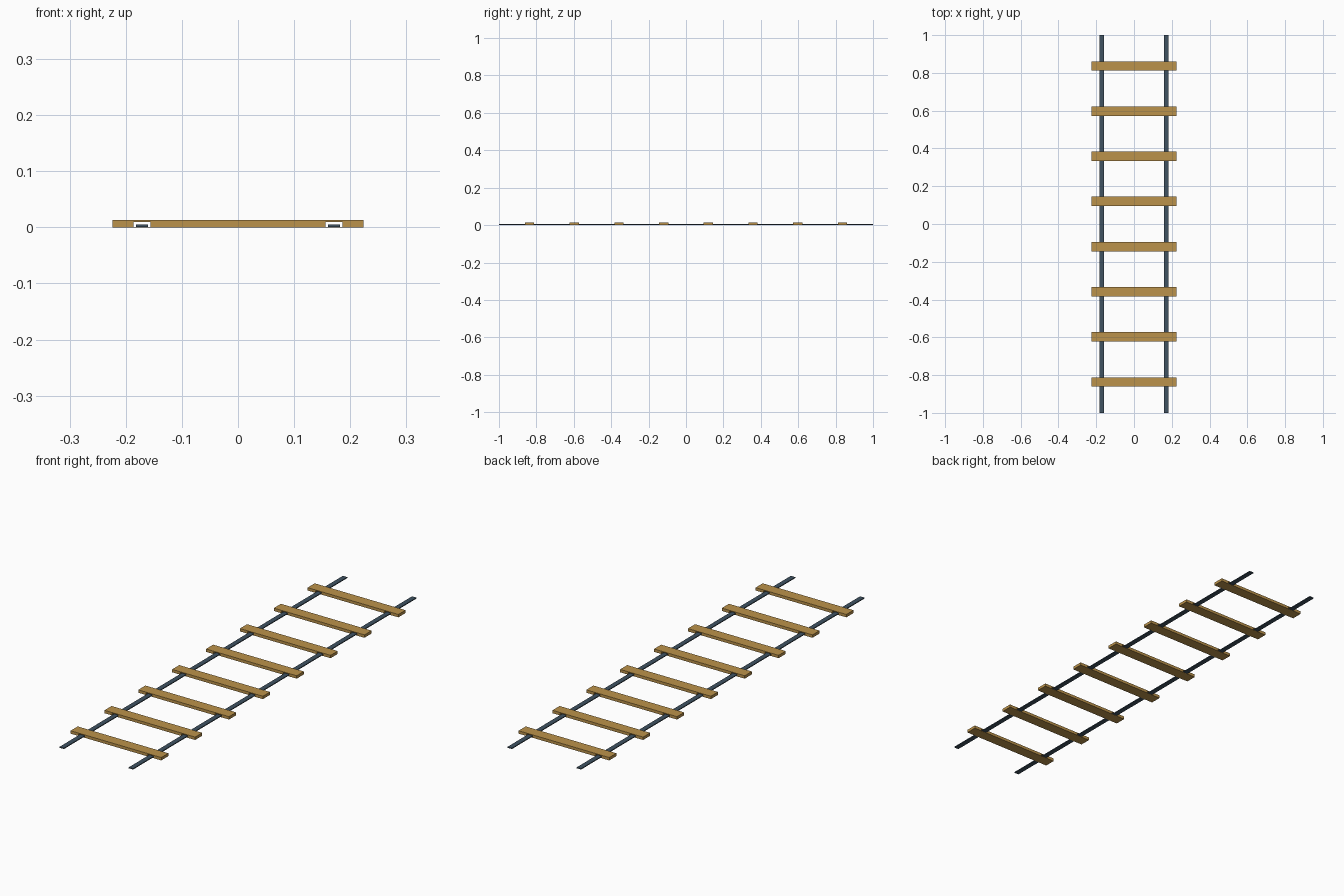
import bpy, bmesh

if "Cube" in bpy.data.objects:
    bpy.data.objects.remove(bpy.data.objects["Cube"])

def material(name, color):
    m = bpy.data.materials.new(name)
    m.diffuse_color = color
    m.use_nodes = True
    m.node_tree.nodes["Principled BSDF"].inputs["Base Color"].default_value = m.diffuse_color
    return m

wood = material("wood", (0.50, 0.29, 0.07, 1))
webbing = material("webbing", (0.05, 0.085, 0.12, 1))

def finish(name, bm, mat):
    bmesh.ops.recalc_face_normals(bm, faces=bm.faces)
    me = bpy.data.meshes.new(name)
    bm.to_mesh(me)
    bm.free()
    me.materials.append(mat)
    ob = bpy.data.objects.new(name, me)
    bpy.context.collection.objects.link(ob)
    return ob

def box(bm, x0, x1, y0, y1, z0, z1):
    g = bmesh.ops.create_cube(bm, size=1)
    for v in g["verts"]:
        v.co = ((x0 + x1) / 2 + v.co.x * (x1 - x0),
                (y0 + y1) / 2 + v.co.y * (y1 - y0),
                (z0 + z1) / 2 + v.co.z * (z1 - z0))

COUNT, STEP, HALF = 8, 0.239, 0.025
centers = [(i - (COUNT - 1) / 2) * STEP for i in range(COUNT)]

# Wooden rungs: one outline with two strap tunnels, extruded in depth
def rung(name, y):
    xs = [-0.224, -0.186, -0.156, 0.156, 0.186, 0.224]
    zs = [0, 0.001, 0.0095, 0.013]
    bm = bmesh.new()
    grid = [[bm.verts.new((x, y - HALF, z)) for z in zs] for x in xs]
    faces = [bm.faces.new((grid[i][j], grid[i + 1][j], grid[i + 1][j + 1], grid[i][j + 1]))
             for i in range(5) for j in range(3) if not (i in (1, 3) and j == 1)]
    ext = bmesh.ops.extrude_face_region(bm, geom=faces, use_keep_orig=True)
    verts = [g for g in ext["geom"] if isinstance(g, bmesh.types.BMVert)]
    bmesh.ops.translate(bm, verts=verts, vec=(0, 2 * HALF, 0))
    return finish(name, bm, wood)

for i, y in enumerate(centers):
    rung(f"rung_{i + 1}", y)

# Flat straps running through the tunnels
for side, x in (("left", -0.171), ("right", 0.171)):
    bm = bmesh.new()
    box(bm, x - 0.011, x + 0.011, -1, 1, 0.001, 0.005)
    finish(f"strap_{side}", bm, webbing)
